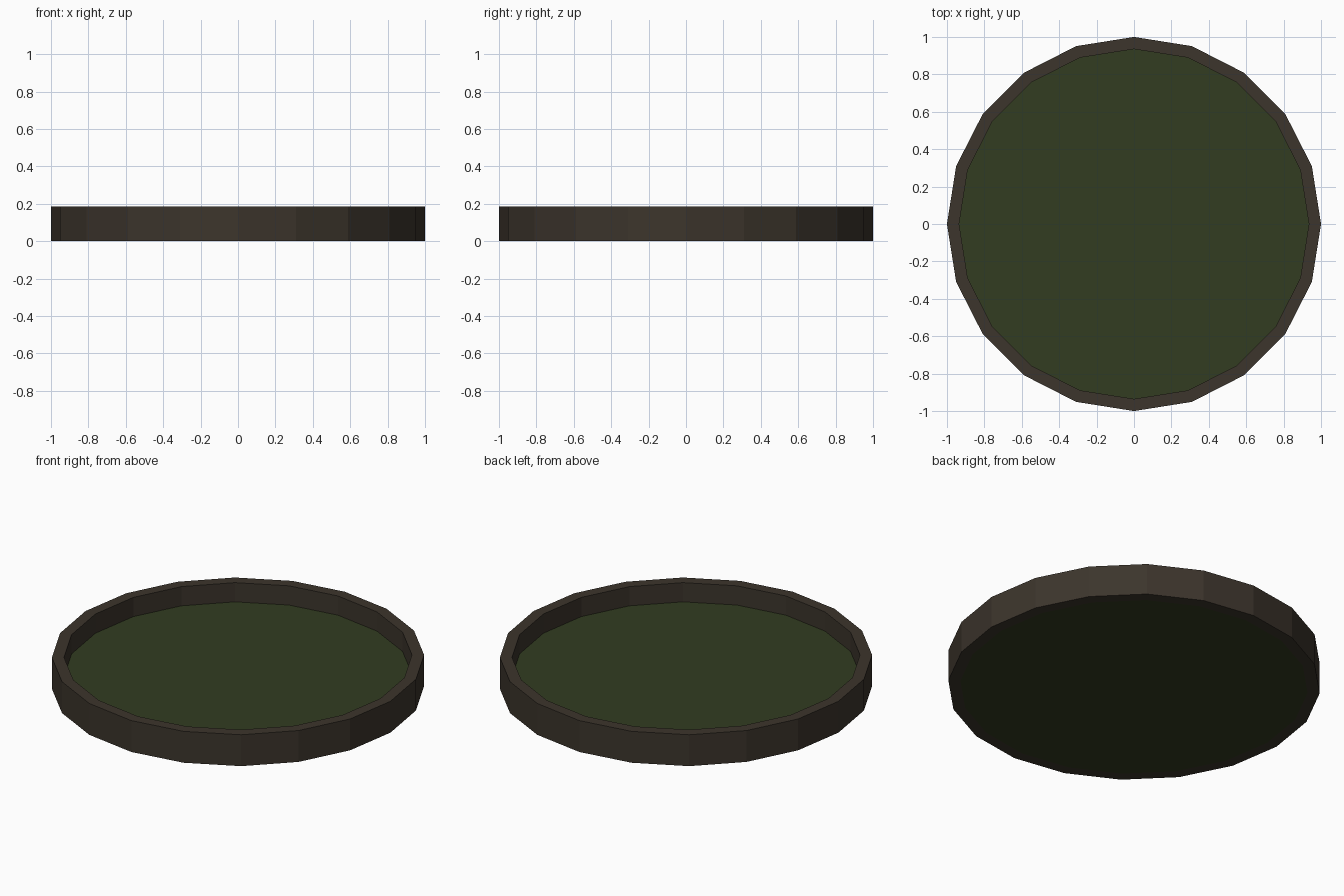
import bpy, bmesh, math

if "Cube" in bpy.data.objects:
    bpy.data.objects.remove(bpy.data.objects["Cube"])

SIDES = 20
R_OUT, R_IN = 1.0, 0.935
RIM_H, FLOOR_H = 0.186, 0.072


def add_object(name, bm, color):
    bmesh.ops.recalc_face_normals(bm, faces=bm.faces)
    mesh = bpy.data.meshes.new(name)
    bm.to_mesh(mesh)
    bm.free()
    mat = bpy.data.materials.new(name + "_colour")
    mat.diffuse_color = color
    mat.use_nodes = True
    mat.node_tree.nodes["Principled BSDF"].inputs["Base Color"].default_value = mat.diffuse_color
    mesh.materials.append(mat)
    obj = bpy.data.objects.new(name, mesh)
    bpy.context.collection.objects.link(obj)
    return obj


def ring(bm, r, z):
    return [bm.verts.new((r * math.cos(2 * math.pi * i / SIDES),
                          r * math.sin(2 * math.pi * i / SIDES), z))
            for i in range(SIDES)]


def bridge(bm, a, b):
    for i in range(SIDES):
        j = (i + 1) % SIDES
        bm.faces.new((a[i], a[j], b[j], b[i]))


# Raised rim: rectangular section swept round a 20-sided loop
bm = bmesh.new()
section = [(R_OUT, 0), (R_OUT, RIM_H), (R_IN, RIM_H), (R_IN, 0)]
rings = [ring(bm, r, z) for r, z in section]
for k in range(4):
    bridge(bm, rings[k], rings[(k + 1) % 4])
add_object("rim", bm, (0.045, 0.035, 0.025, 1))

# Green floor disc set inside the rim
bm = bmesh.new()
low, high = ring(bm, R_IN, 0), ring(bm, R_IN, FLOOR_H)
bridge(bm, low, high)
bm.faces.new(low)
bm.faces.new(high)
add_object("floor", bm, (0.032, 0.045, 0.015, 1))
